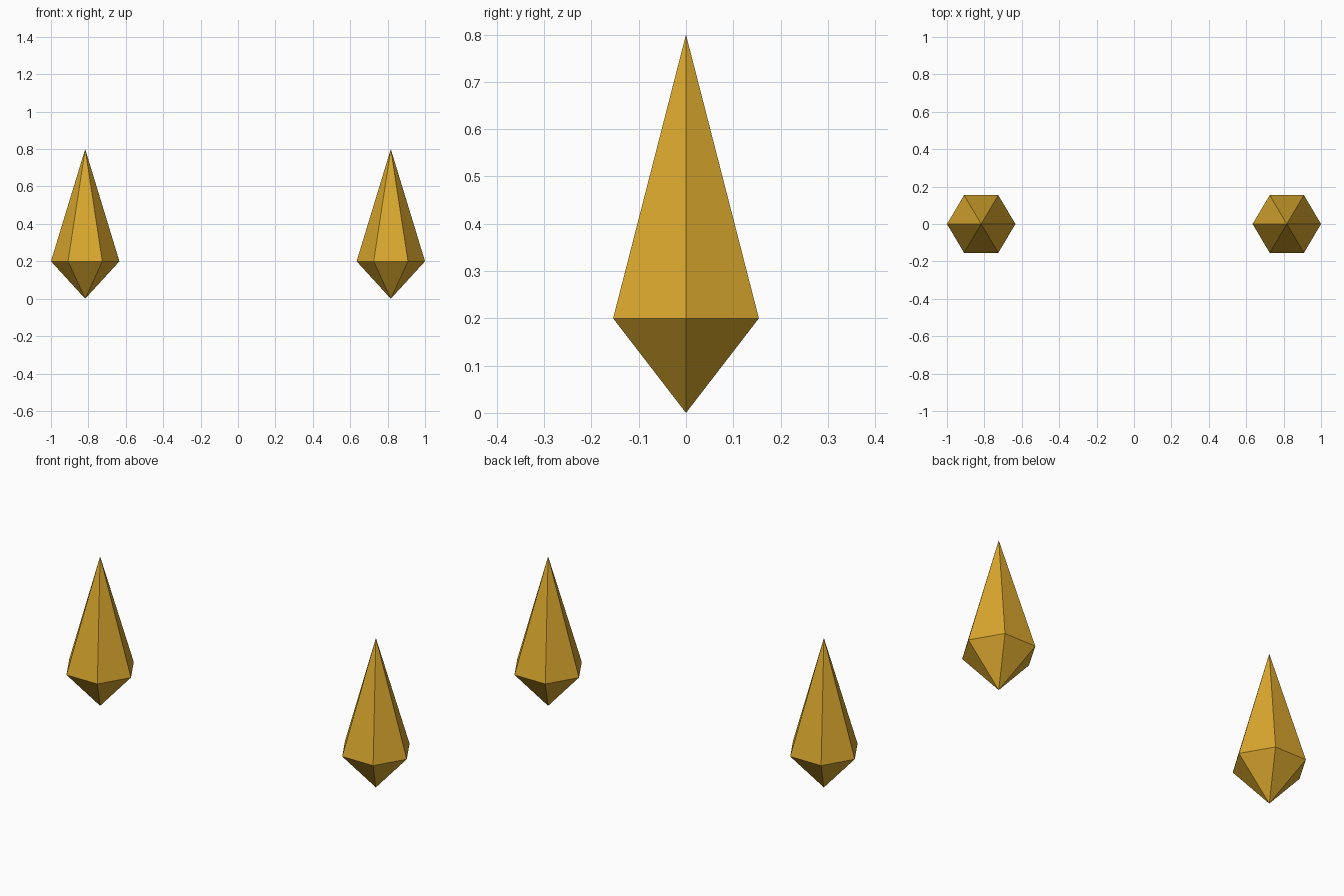
import bpy
import bmesh
from math import cos, sin, radians

cube = bpy.data.objects.get("Cube")
if cube:
    bpy.data.objects.remove(cube, do_unlink=True)

SIDES = 6
RADIUS_X, RADIUS_Y = 0.183, 0.178
WAIST, HEIGHT = 0.2, 0.8

# Single gold colour
gold = bpy.data.materials.new("gold")
gold.use_nodes = True
colour = (0.70, 0.39, 0.027, 1)
gold.diffuse_color = colour
gold.node_tree.nodes["Principled BSDF"].inputs["Base Color"].default_value = colour


def crystal(name, x):
    """Six-sided crystal: short point below the waist, tall point above."""
    bm = bmesh.new()
    ring = [bm.verts.new((RADIUS_X * cos(radians(a)), RADIUS_Y * sin(radians(a)), WAIST))
            for a in range(0, 360, 360 // SIDES)]
    tip = bm.verts.new((0, 0, HEIGHT))
    base = bm.verts.new((0, 0, 0))
    for i, v in enumerate(ring):
        w = ring[(i + 1) % SIDES]
        bm.faces.new((v, w, tip))
        bm.faces.new((w, v, base))
    mesh = bpy.data.meshes.new(name)
    bm.to_mesh(mesh)
    bm.free()
    mesh.materials.append(gold)
    obj = bpy.data.objects.new(name, mesh)
    obj.location.x = x
    bpy.context.collection.objects.link(obj)


# Matching pair, one on each side
for side, sign in (("left", 1), ("right", -1)):
    crystal(side + "_crystal", sign * (1 - RADIUS_X))
